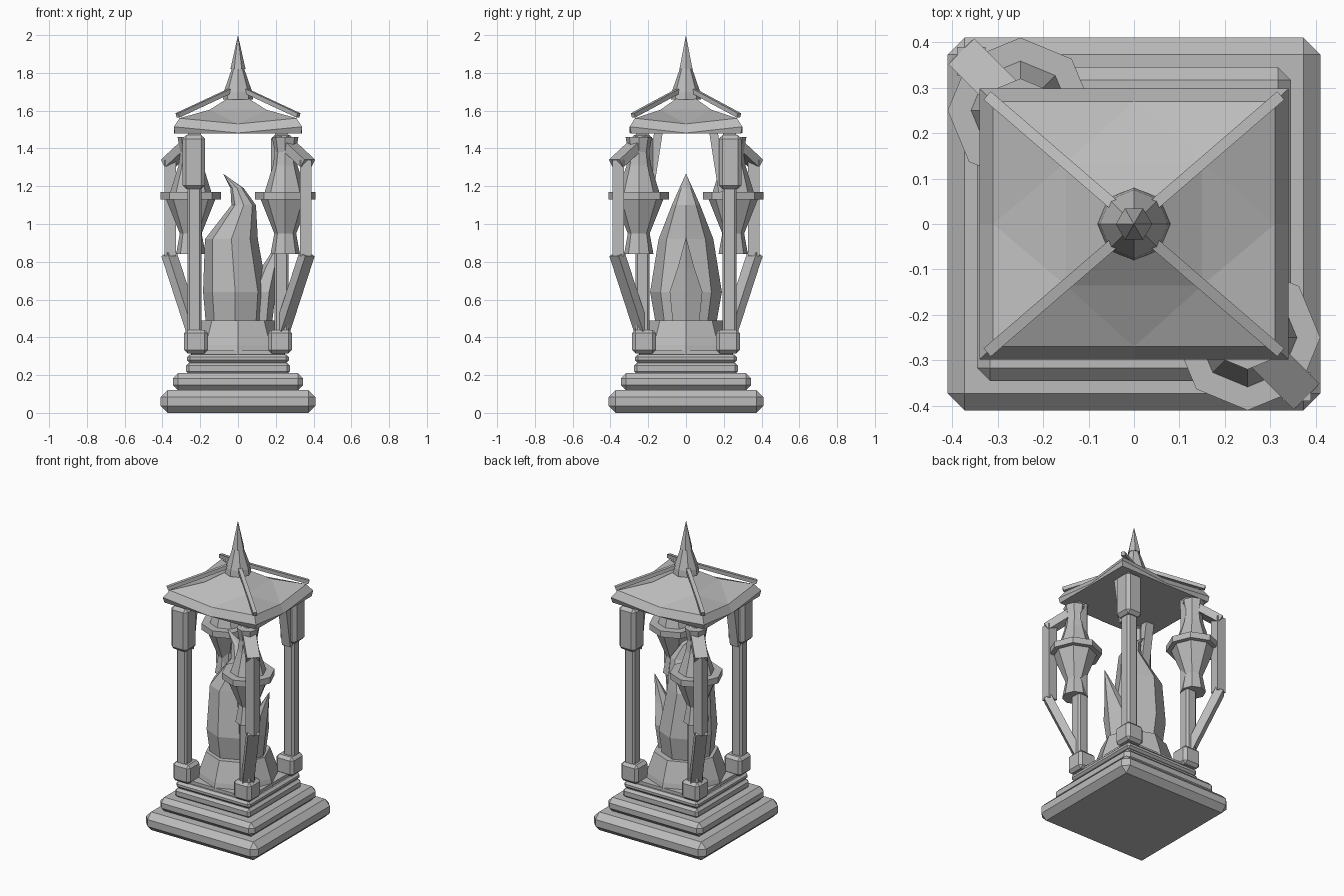
import bpy, bmesh, math
from mathutils import Vector, Matrix

old = bpy.data.objects.get("Cube")
if old:
    bpy.data.objects.remove(old, do_unlink=True)

stone = bpy.data.materials.new("grey stone")
stone.use_nodes = True
GREY = (0.5, 0.5, 0.5, 1)
stone.diffuse_color = GREY
stone.node_tree.nodes["Principled BSDF"].inputs["Base Color"].default_value = GREY


def finish(name, bm):
    bmesh.ops.recalc_face_normals(bm, faces=bm.faces)
    mesh = bpy.data.meshes.new(name)
    bm.to_mesh(mesh)
    bm.free()
    mesh.materials.append(stone)
    ob = bpy.data.objects.new(name, mesh)
    bpy.context.collection.objects.link(ob)
    return ob


def box(name, x, y, hx, hy, z0, z1, bevel=0.0):
    """Upright block with chamfered edges."""
    bm = bmesh.new()
    bmesh.ops.create_cube(bm, size=1, matrix=Matrix.Translation((x, y, (z0 + z1) / 2))
                          @ Matrix.Diagonal((2 * hx, 2 * hy, z1 - z0, 1)))
    if bevel:
        bmesh.ops.bevel(bm, geom=bm.edges[:], offset=bevel, segments=1, affect='EDGES')
    return finish(name, bm)


def bar(name, p, q, width, depth):
    """Straight bar between two points; width runs horizontally."""
    p, q = Vector(p), Vector(q)
    along = (q - p).normalized()
    side = along.cross(Vector((0, 0, 1))).normalized()
    turn = Matrix((side, along.cross(side), along)).transposed().to_4x4()
    bm = bmesh.new()
    bmesh.ops.create_cube(bm, size=1, matrix=Matrix.Translation((p + q) / 2) @ turn
                          @ Matrix.Diagonal((width, depth, (q - p).length, 1)))
    return finish(name, bm)


def loft(name, rings, sides=8, x=0, y=0):
    """Skin over rings of (z, centre x, radius x, radius y)."""
    bm = bmesh.new()
    loops = []
    for z, cx, rx, ry in rings:
        loops.append([bm.verts.new((x + cx + rx * math.cos(math.tau * i / sides),
                                    y + ry * math.sin(math.tau * i / sides), z))
                      for i in range(sides)])
    for a, b in zip(loops, loops[1:]):
        for i in range(sides):
            j = (i + 1) % sides
            bm.faces.new((a[i], a[j], b[j], b[i]))
    bm.faces.new(loops[0])
    bm.faces.new(loops[-1])
    bmesh.ops.remove_doubles(bm, verts=bm.verts[:], dist=0.0015)
    return finish(name, bm)


def turned(name, profile, sides=8, x=0, y=0):
    return loft(name, [(z, 0, r, r) for z, r in profile], sides, x, y)


# Stepped base
for i, (half, z0, z1, bev) in enumerate([(0.41, 0, 0.12, 0.037), (0.345, 0.12, 0.21, 0.028),
                                         (0.275, 0.205, 0.265, 0.015), (0.27, 0.265, 0.31, 0.015),
                                         (0.245, 0.30, 0.33, 0.0)]):
    box("base_step_%d" % (i + 1), 0, 0, half, half, z0, z1, bev)

# Plinth and flames
turned("flame_plinth", [(0.31, 0.25), (0.36, 0.24), (0.49, 0.195)])
loft("main_flame", [(0.47, -0.015, 0.155, 0.16), (0.64, -0.015, 0.17, 0.19),
                    (0.92, -0.035, 0.14, 0.145), (1.1, 0.03, 0.065, 0.075),
                    (1.19, -0.005, 0.035, 0.035), (1.265, -0.078, 0.001, 0.001)])
loft("side_flame", [(0.47, 0.12, 0.06, 0.08), (0.64, 0.13, 0.07, 0.1),
                    (0.77, 0.17, 0.045, 0.05), (0.93, 0.23, 0.001, 0.001)], 6)

# Four columns
for sx in (-1, 1):
    for sy in (-1, 1):
        x, y = 0.23 * sx, 0.23 * sy
        box("column_foot", 0.222 * sx, 0.222 * sy, 0.063, 0.063, 0.315, 0.44, 0.018)
        box("column_shaft", x, y, 0.038, 0.038, 0.4, 1.48, 0.012)
        box("column_cap", x, y, 0.035, 0.035, 1.42, 1.505)
        if sx == sy:
            # Plain columns carry a head block and a slanted brace
            box("column_head", 0.234 * sx, 0.234 * sy, 0.06, 0.06, 1.185, 1.47, 0.02)
            bar("column_brace", (x, 0.195 * sy, 1.17), (x, 0.145 * sy, 1.49), 0.06, 0.045)

# Two corner lanterns with their brackets
for s in (-1, 1):
    x, y = 0.25 * s, -0.25 * s
    turned("lantern_cup", [(0.84, 0.078), (0.95, 0.058), (1.13, 0.13)], 8, x, y)
    turned("lantern_rim", [(1.13, 0.16), (1.17, 0.16)], 8, x, y)
    turned("lantern_lid", [(1.165, 0.11), (1.31, 0.065), (1.38, 0.055), (1.46, 0.07)], 8, x, y)
    box("bracket_post", 0.358 * s, -0.358 * s, 0.031, 0.031, 0.83, 1.34)
    bar("bracket_arm", (0.37 * s, -0.37 * s, 1.32), (0.22 * s, -0.22 * s, 1.46), 0.08, 0.05)
    bar("bracket_strut", (0.365 * s, -0.365 * s, 0.84), (0.235 * s, -0.235 * s, 0.44), 0.07, 0.05)

# Roof: sagging hip surface with swept-up corners
bm = bmesh.new()


def outline(hx, hy, z_corner, z_mid):
    pts = [(1, 0), (1, 1), (0, 1), (-1, 1), (-1, 0), (-1, -1), (0, -1), (1, -1)]
    return [bm.verts.new((hx * a, hy * b, z_corner if a * b else z_mid)) for a, b in pts]


under = outline(0.335, 0.29, 1.48, 1.478)
edge = outline(0.34, 0.298, 1.515, 1.482)
eave = outline(0.31, 0.27, 1.56, 1.53)
apex = bm.verts.new((0, 0, 1.70))
for a, b in ((under, edge), (edge, eave)):
    for i in range(8):
        j = (i + 1) % 8
        bm.faces.new((a[i], a[j], b[j], b[i]))
bm.faces.new(under)
hips = [bm.verts.new((0.15 * a, 0.135 * b, 1.605)) for a, b in ((1, 1), (-1, 1), (-1, -1), (1, -1))]
for k in range(4):
    m, c, n = eave[2 * k], eave[2 * k + 1], eave[(2 * k + 2) % 8]
    bm.faces.new((m, c, hips[k]))
    bm.faces.new((c, n, hips[k]))
    bm.faces.new((hips[k], n, hips[(k + 1) % 4]))
    bm.faces.new((hips[k], hips[(k + 1) % 4], apex))
finish("roof", bm)

# Ridge rods and finial
for sx in (-1, 1):
    for sy in (-1, 1):
        bar("ridge_rod", (0.32 * sx, 0.28 * sy, 1.575), (0.03 * sx, 0.03 * sy, 1.71), 0.024, 0.024)
turned("finial_base", [(1.66, 0.08), (1.70, 0.075), (1.83, 0.03)])
turned("finial_spike", [(1.82, 0.04), (2.0, 0.0005)], 6)
